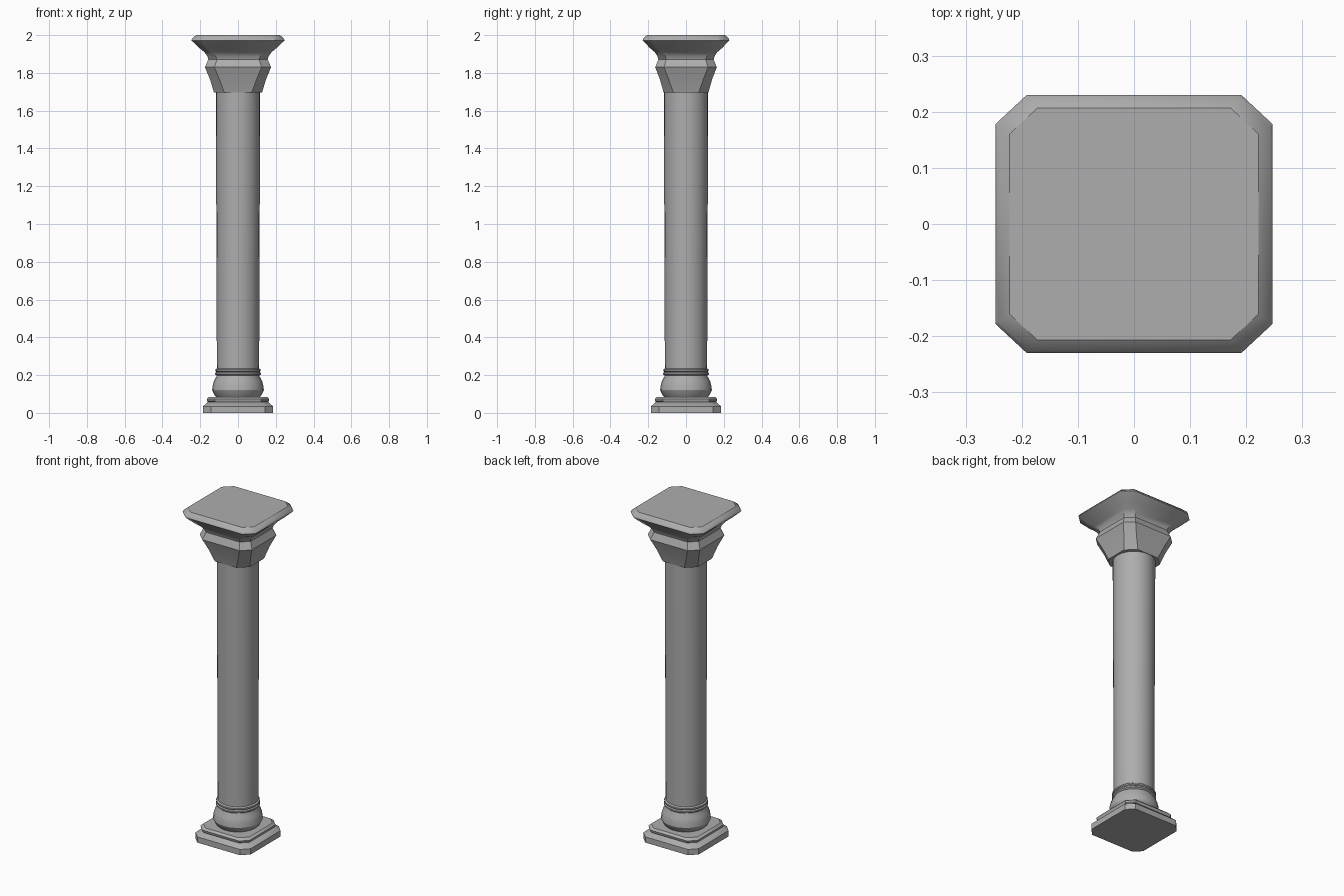
import bpy
import bmesh
from math import cos, sin, pi, radians

cube = bpy.data.objects.get("Cube")
if cube:
    bpy.data.objects.remove(cube, do_unlink=True)

stone = bpy.data.materials.new("grey stone")
stone.use_nodes = True
GREY = (0.42, 0.42, 0.42, 1)
stone.diffuse_color = GREY
stone.node_tree.nodes["Principled BSDF"].inputs["Base Color"].default_value = GREY


def octagon(half, cut, z, depth):
    """Square ring with clipped corners; depth scales it along y."""
    inner = half - cut
    pts = []
    for sx, sy in ((1, 1), (-1, 1), (-1, -1), (1, -1)):
        pair = [(sx * half, sy * inner), (sx * inner, sy * half)]
        pts += pair if sx * sy > 0 else pair[::-1]
    return [(x, y * depth, z) for x, y in pts]


def circle(radius, z, sides):
    return [(radius * cos(2 * pi * i / sides), radius * sin(2 * pi * i / sides), z)
            for i in range(sides)]


def loft(name, rings):
    """Skin a stack of rings from bottom to top and cap both ends."""
    bm = bmesh.new()
    loops = [[bm.verts.new(p) for p in ring] for ring in rings]
    n = len(loops[0])
    for low, high in zip(loops, loops[1:]):
        for i in range(n):
            j = (i + 1) % n
            bm.faces.new((low[i], low[j], high[j], high[i]))
    bm.faces.new(loops[0][::-1])
    bm.faces.new(loops[-1])
    mesh = bpy.data.meshes.new(name)
    bm.to_mesh(mesh)
    bm.free()
    mesh.materials.append(stone)
    obj = bpy.data.objects.new(name, mesh)
    bpy.context.collection.objects.link(obj)
    bpy.ops.object.select_all(action='DESELECT')
    obj.select_set(True)
    bpy.context.view_layer.objects.active = obj
    bpy.ops.object.shade_smooth_by_angle(angle=radians(32))
    return obj


def clipped_block(name, profile, depth=1.0):
    return loft(name, [octagon(h, c, z, depth) for h, c, z in profile])


def turned(name, profile, sides=24):
    return loft(name, [circle(r, z, sides) for r, z in profile])


# Plinth: low slab with a sloped top, then a thin rounded step
clipped_block("plinth", [(0.185, 0.042, 0), (0.185, 0.042, 0.035),
                         (0.16, 0.042, 0.057)])
clipped_block("plinth_step", [(0.153, 0.042, 0.05), (0.163, 0.042, 0.062),
                              (0.165, 0.042, 0.073), (0.153, 0.042, 0.085)])

# Turned bulb and collar
turned("base_bulb", [(0.105, 0.075), (0.125, 0.095), (0.137, 0.12), (0.134, 0.145),
                     (0.127, 0.17), (0.113, 0.195), (0.111, 0.205)])
turned("base_collar", [(0.112, 0.197), (0.121, 0.204), (0.121, 0.212),
                       (0.115, 0.217), (0.12, 0.222), (0.12, 0.23), (0.112, 0.236)])

# Shaft, very slightly wider towards the top
turned("shaft", [(0.112, 0.2), (0.114, 0.92), (0.116, 1.24), (0.117, 1.72)])

# Capital: flared bell, waist, and cove under the top slab
clipped_block("capital", [(0.127, 0.055, 1.695), (0.148, 0.05, 1.765),
                          (0.175, 0.05, 1.83), (0.157, 0.046, 1.872),
                          (0.163, 0.044, 1.89), (0.178, 0.043, 1.91),
                          (0.205, 0.043, 1.932), (0.247, 0.056, 1.972),
                          (0.243, 0.056, 1.982), (0.222, 0.05, 2.0)], depth=0.932)
